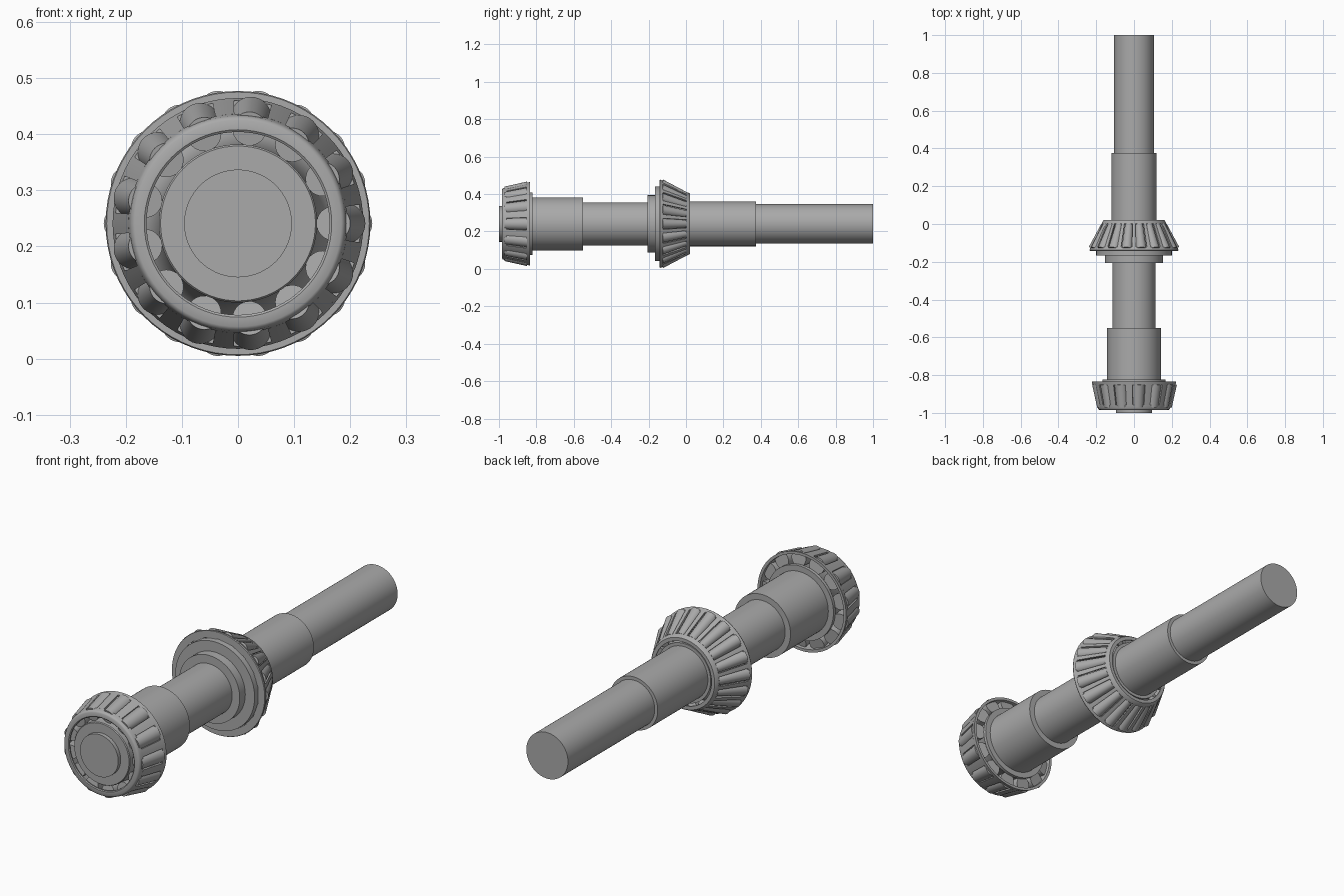
import bpy, bmesh, math
from mathutils import Matrix, Vector

if "Cube" in bpy.data.objects:
    bpy.data.objects.remove(bpy.data.objects["Cube"])

CZ = 0.241          # height of the shaft axis
FULL = 2 * math.pi

steel = bpy.data.materials.new("grey_steel")
steel.use_nodes = True
GREY = (0.4, 0.4, 0.4, 1)
steel.diffuse_color = GREY
steel.node_tree.nodes["Principled BSDF"].inputs["Base Color"].default_value = GREY


def around(r, y, a):
    return Vector((r * math.cos(a), y, CZ + r * math.sin(a)))


def lathe(bm, profile, start=0.0, sweep=FULL, steps=72, closed=True):
    """Turn (y, radius) points about the shaft axis."""
    whole = sweep > FULL - 0.001
    rows = [[bm.verts.new(around(r, y, start + sweep * i / steps)) for y, r in profile]
            for i in range(steps if whole else steps + 1)]
    n = len(profile)
    for i in range(steps):
        a, b = rows[i], rows[(i + 1) % len(rows)]
        for j in range(n if closed else n - 1):
            k = (j + 1) % n
            bm.faces.new((a[j], a[k], b[k], b[j]))
    if not whole:
        bm.faces.new(rows[0])
        bm.faces.new(rows[-1])
    elif not closed:
        for j in (0, -1):
            bm.faces.new([row[j] for row in rows])


def finish(bm, name):
    bmesh.ops.recalc_face_normals(bm, faces=bm.faces)
    mesh = bpy.data.meshes.new(name)
    bm.to_mesh(mesh)
    bm.free()
    mesh.materials.append(steel)
    ob = bpy.data.objects.new(name, mesh)
    bpy.context.collection.objects.link(ob)
    bpy.ops.object.select_all(action='DESELECT')
    ob.select_set(True)
    bpy.context.view_layer.objects.active = ob
    bpy.ops.object.shade_smooth_by_angle(angle=math.radians(35))
    return ob


def turned_part(name, profile, closed=True):
    bm = bmesh.new()
    lathe(bm, profile, closed=closed)
    finish(bm, name)


def rollers(name, count, wide, small):
    """Tapered rollers; each end is (y, centre radius, roller radius)."""
    bm = bmesh.new()
    for i in range(count):
        a = FULL * i / count
        p, q = around(wide[1], wide[0], a), around(small[1], small[0], a)
        turn = (q - p).to_track_quat('Z', 'Y').to_matrix().to_4x4()
        bmesh.ops.create_cone(bm, cap_ends=True, segments=32, radius1=wide[2],
                              radius2=small[2], depth=(q - p).length,
                              matrix=Matrix.Translation((p + q) / 2) @ turn)
    finish(bm, name)


def cage(name, count, wide_ring, small_ring, outer, thick, fill):
    """Two rings joined by bars; outer is the cone line the bars follow."""
    bm = bmesh.new()
    lathe(bm, wide_ring)
    lathe(bm, small_ring)
    (y0, r0), (y1, r1) = outer
    bar = [(y0, r0), (y1, r1), (y1, r1 - thick), (y0, r0 - thick)]
    width = FULL / count * fill
    for i in range(count):
        lathe(bm, bar, FULL * (i + 0.5) / count - width / 2, width, 4)
    finish(bm, name)


# Stepped shaft
turned_part("shaft", [(-1, 0.096), (-0.83, 0.096), (-0.83, 0.142), (-0.55, 0.142),
                      (-0.55, 0.115), (-0.19, 0.115), (-0.19, 0.12), (0.375, 0.12),
                      (0.375, 0.105), (1, 0.105)], closed=False)

# Front bearing, small end facing forward
turned_part("front_inner_ring", [(-0.982, 0.09), (-0.982, 0.138), (-0.978, 0.141),
                                 (-0.96, 0.141), (-0.85, 0.156), (-0.836, 0.168),
                                 (-0.822, 0.168), (-0.822, 0.09)])
rollers("front_rollers", 13, (-0.845, 0.191, 0.0365), (-0.966, 0.17, 0.0305))
cage("front_cage", 13,
     [(-0.853, 0.219), (-0.834, 0.2235), (-0.834, 0.211), (-0.853, 0.209)],
     [(-0.981, 0.163), (-0.984, 0.167), (-0.984, 0.184), (-0.981, 0.189),
      (-0.975, 0.192), (-0.959, 0.195), (-0.959, 0.186), (-0.972, 0.183), (-0.976, 0.163)],
     ((-0.853, 0.219), (-0.959, 0.195)), 0.009, 0.36)

# Rear bearing, small end facing backward
turned_part("rear_inner_ring", [(-0.206, 0.11), (-0.206, 0.153), (-0.166, 0.153),
                                (-0.166, 0.2), (-0.135, 0.2), (-0.135, 0.184),
                                (-0.01, 0.134), (0.014, 0.134), (0.014, 0.11)])
rollers("rear_rollers", 18, (-0.134, 0.213, 0.029), (-0.005, 0.153, 0.0208))
cage("rear_cage", 18,
     [(-0.122, 0.229), (-0.138, 0.236), (-0.142, 0.234), (-0.142, 0.203), (-0.136, 0.203),
      (-0.136, 0.222), (-0.122, 0.218)],
     [(0.003, 0.17), (0.018, 0.164), (0.022, 0.16), (0.022, 0.144), (0.016, 0.144),
      (0.016, 0.155), (0.003, 0.16)],
     ((-0.122, 0.229), (0.003, 0.17)), 0.009, 0.26)
